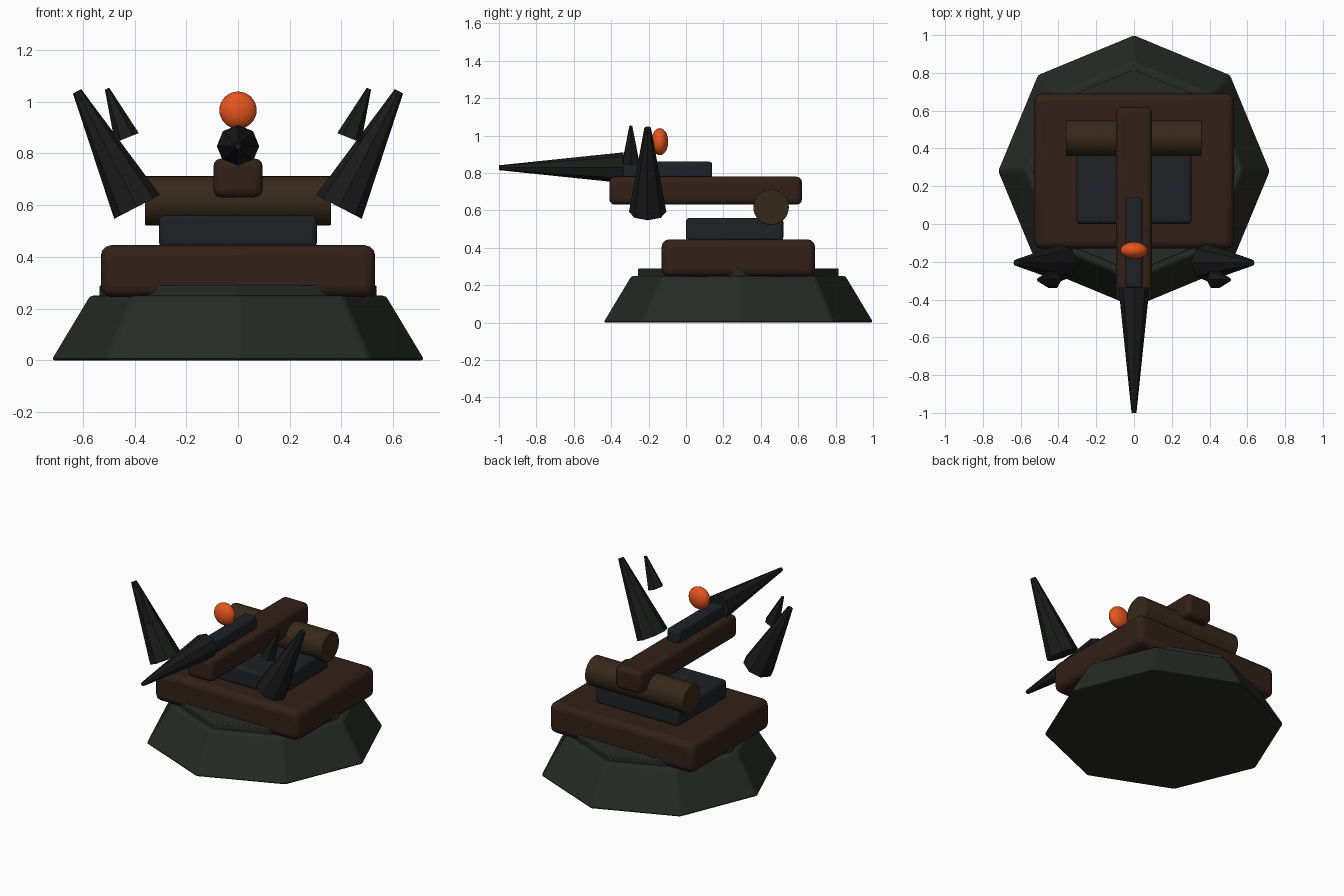
import bpy
import bmesh
import math
from mathutils import Matrix, Vector

if "Cube" in bpy.data.objects:
    bpy.data.objects.remove(bpy.data.objects["Cube"], do_unlink=True)


def material(name, rgb, roughness=0.7):
    mat = bpy.data.materials.new(name)
    mat.use_nodes = True
    mat.diffuse_color = (*rgb, 1)
    shader = mat.node_tree.nodes["Principled BSDF"]
    shader.inputs["Base Color"].default_value = (*rgb, 1)
    shader.inputs["Roughness"].default_value = roughness
    return mat


STONE = material("dark_stone", (0.02, 0.023, 0.019))
WOOD = material("dark_wood", (0.032, 0.015, 0.009))
OLD_WOOD = material("old_wood", (0.036, 0.022, 0.01))
IRON = material("iron", (0.013, 0.015, 0.018))
SPIKE = material("black_spike", (0.01, 0.011, 0.01))
GLOW = material("orange_orb", (0.8, 0.09, 0.012))


def finish(name, bm, mat, bevel=0, smooth=False):
    mesh = bpy.data.meshes.new(name)
    bm.to_mesh(mesh)
    bm.free()
    mesh.materials.append(mat)
    obj = bpy.data.objects.new(name, mesh)
    bpy.context.collection.objects.link(obj)
    if bevel:
        mod = obj.modifiers.new("rounded_edges", "BEVEL")
        mod.width = bevel
        mod.segments = 3
        mod.limit_method = "ANGLE"
        mod.angle_limit = math.radians(30)
    if smooth:
        bpy.ops.object.select_all(action="DESELECT")
        obj.select_set(True)
        bpy.context.view_layer.objects.active = obj
        bpy.ops.object.shade_smooth_by_angle(angle=math.radians(30))
    return obj


def box(name, low, high, mat, bevel):
    low, high = Vector(low), Vector(high)
    bm = bmesh.new()
    place = Matrix.Translation((low + high) / 2) @ Matrix.Diagonal((*(high - low), 1))
    bmesh.ops.create_cube(bm, size=1, matrix=place)
    return finish(name, bm, mat, bevel, smooth=True)


def taper(name, start, end, r1, r2, mat, sides=8, spin=0, bevel=0, smooth=False):
    """Cylinder or truncated cone running from start to end."""
    start, end = Vector(start), Vector(end)
    axis = end - start
    turn = Vector((0, 0, 1)).rotation_difference(axis).to_matrix().to_4x4()
    place = Matrix.Translation((start + end) / 2) @ turn @ Matrix.Rotation(spin, 4, "Z")
    bm = bmesh.new()
    bmesh.ops.create_cone(bm, cap_ends=True, segments=sides, radius1=r1,
                          radius2=r2, depth=axis.length, matrix=place)
    return finish(name, bm, mat, bevel, smooth)


# Octagonal foundation in two tiers
MID = 0.28
taper("foundation", (0, MID, 0), (0, MID, 0.25), 0.725, 0.575, STONE, bevel=0.015)
taper("foundation_step", (0, MID, 0.24), (0, MID, 0.29), 0.537, 0.537, STONE, bevel=0.006)

# Stacked platform
box("platform", (-0.53, -0.13, 0.245), (0.53, 0.69, 0.445), WOOD, 0.04)
box("turntable", (-0.305, 0, 0.435), (0.305, 0.52, 0.56), IRON, 0.02)
taper("cross_roller", (-0.36, 0.455, 0.617), (0.36, 0.455, 0.617), 0.095, 0.095,
      OLD_WOOD, sides=32, bevel=0.005, smooth=True)

# Launcher arm with its rail and bolt
box("arm", (-0.095, -0.41, 0.63), (0.095, 0.62, 0.78), WOOD, 0.03)
box("rail", (-0.045, -0.34, 0.77), (0.045, 0.14, 0.86), IRON, 0.015)
taper("bolt", (0, -0.335, 0.828), (0, -1, 0.828), 0.082, 0.013, SPIKE)

# Flattened orb above the rail
bm = bmesh.new()
bmesh.ops.create_uvsphere(bm, u_segments=32, v_segments=16, radius=1,
                          matrix=Matrix.Translation((0, -0.14, 0.967))
                          @ Matrix.Diagonal((0.072, 0.045, 0.072, 1)))
finish("orb", bm, GLOW, smooth=True)

# Paired spikes on both sides
for side, label in ((1, "left"), (-1, "right")):
    taper(label + "_large_spike", (side * 0.39, -0.205, 0.593),
          (side * 0.622, -0.205, 1.04), 0.1, 0.018, SPIKE)
    taper(label + "_small_spike", (side * 0.43, -0.295, 0.86),
          (side * 0.506, -0.295, 1.05), 0.05, 0.009, SPIKE, sides=6, spin=math.pi / 2)
